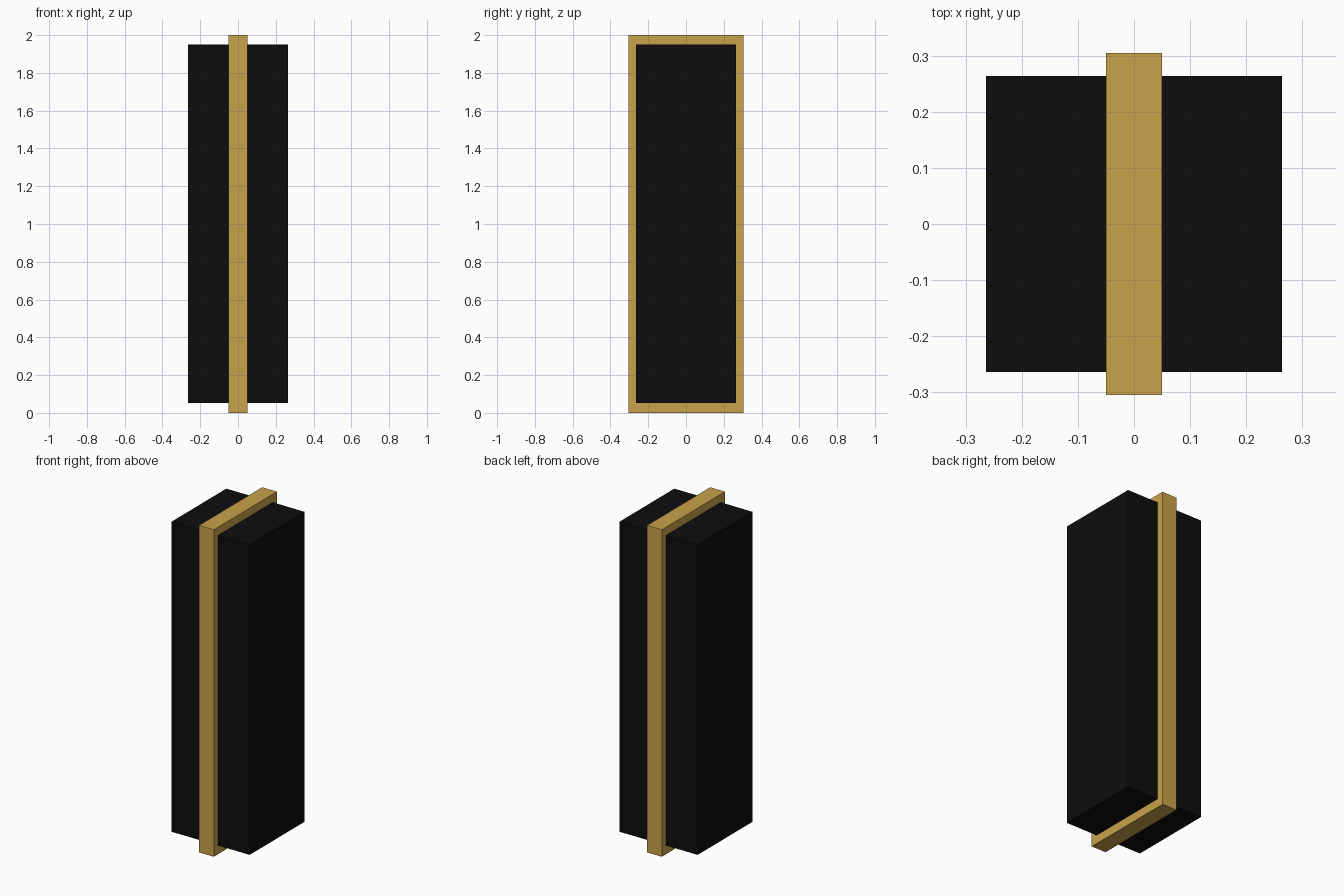
import bpy

if "Cube" in bpy.data.objects:
    bpy.data.objects.remove(bpy.data.objects["Cube"])


def material(name, rgb):
    mat = bpy.data.materials.new(name)
    mat.diffuse_color = (*rgb, 1)
    mat.use_nodes = True
    mat.node_tree.nodes["Principled BSDF"].inputs["Base Color"].default_value = mat.diffuse_color
    return mat


def box(name, half_x, half_y, z0, z1, mat):
    bpy.ops.mesh.primitive_cube_add(size=1, location=(0, 0, (z0 + z1) / 2))
    obj = bpy.context.object
    obj.name = name
    obj.scale = (2 * half_x, 2 * half_y, z1 - z0)
    bpy.ops.object.transform_apply(location=False, rotation=False, scale=True)
    obj.data.materials.append(mat)
    return obj


black = material("black", (0.004, 0.004, 0.004))
gold = material("gold", (0.584, 0.362, 0.069))

# Tall square body
box("pillar_body", 0.264, 0.264, 0.053, 1.95, black)

# Band wrapping front, top, back and bottom
box("gold_band", 0.05, 0.305, 0, 2, gold)
